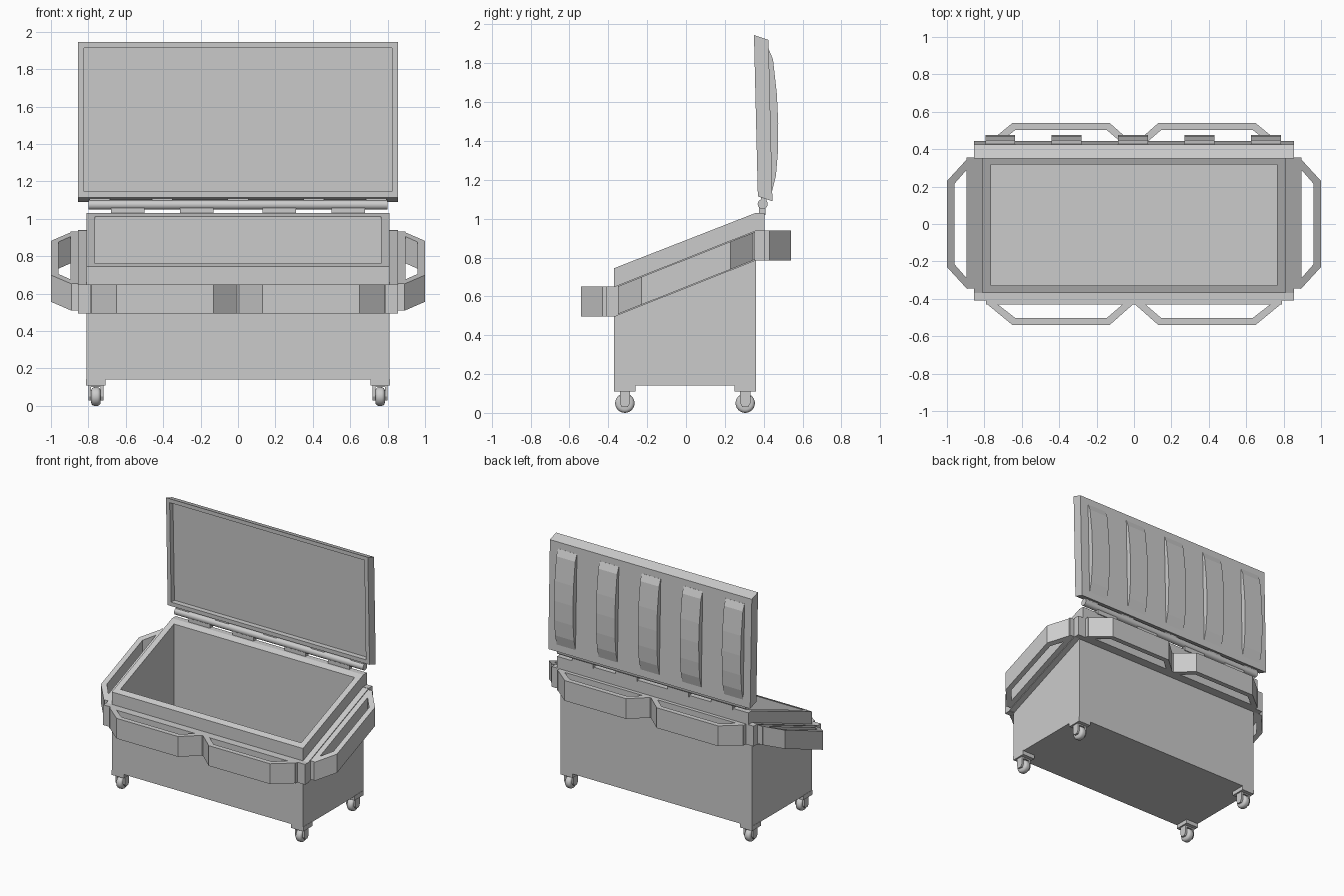
import bpy, bmesh
from mathutils import Matrix, Vector

old = bpy.data.objects.get("Cube")
if old:
    bpy.data.objects.remove(old)

grey = bpy.data.materials.new("light_grey")
grey.use_nodes = True
COLOUR = (0.6, 0.6, 0.6, 1)
grey.diffuse_color = COLOUR
grey.node_tree.nodes["Principled BSDF"].inputs["Base Color"].default_value = COLOUR

SLOPE = 0.397          # rise of the rim from front to back
BAND = 0.155           # height of the collar and handles


def finish(name, bm, smooth=False):
    bmesh.ops.recalc_face_normals(bm, faces=bm.faces)
    mesh = bpy.data.meshes.new(name)
    bm.to_mesh(mesh)
    bm.free()
    mesh.materials.append(grey)
    obj = bpy.data.objects.new(name, mesh)
    bpy.context.collection.objects.link(obj)
    if smooth:
        bpy.ops.object.select_all(action='DESELECT')
        bpy.context.view_layer.objects.active = obj
        obj.select_set(True)
        bpy.ops.object.shade_smooth_by_angle()
    return obj


def prism(points, axis, lo, hi):
    """Extrude a flat outline along x (points are y, z) or z (points are x, y)."""
    bm = bmesh.new()
    place = (lambda p: (lo, *p)) if axis == 'x' else (lambda p: (*p, lo))
    face = bm.faces.new([bm.verts.new(place(p)) for p in points])
    out = bmesh.ops.extrude_face_region(bm, geom=[face])
    step = Vector((hi - lo, 0, 0)) if axis == 'x' else Vector((0, 0, hi - lo))
    bmesh.ops.translate(bm, vec=step, verts=[v for v in out["geom"] if isinstance(v, bmesh.types.BMVert)])
    bmesh.ops.recalc_face_normals(bm, faces=bm.faces)
    return bm


def box(name, x, y, z):
    return finish(name, prism([(x[0], y[0]), (x[1], y[0]), (x[1], y[1]), (x[0], y[1])], 'z', *z))


def sink(bm, direction, border, move):
    """Inset the face looking most along a direction and push it in."""
    bm.normal_update()
    face = max(bm.faces, key=lambda f: f.normal.dot(Vector(direction)))
    bmesh.ops.inset_individual(bm, faces=[face], thickness=border)
    new = bmesh.ops.extrude_discrete_faces(bm, faces=[face])["faces"][0]
    for v in new.verts:
        move(v)


def shear(bm):
    for v in bm.verts:
        v.co.z += SLOPE * (v.co.y + 0.37)


def cylinder(name, radius, width, centre, bevel=0.0, segments=20):
    """Cylinder lying along x."""
    bm = bmesh.new()
    bmesh.ops.create_cone(bm, cap_ends=True, segments=segments, radius1=radius, radius2=radius, depth=width,
                          matrix=Matrix.Translation(centre) @ Matrix.Rotation(1.5707963, 4, 'Y'))
    if bevel:
        rims = [e for e in bm.edges if any(len(f.verts) > 4 for f in e.link_faces)]
        bmesh.ops.bevel(bm, geom=rims, offset=bevel, segments=4, profile=0.5, affect='EDGES')
    return finish(name, bm, True)


# Hollow bin with a sloping rim
body = prism([(-0.37, 0.14), (0.36, 0.14), (0.36, 1.03), (-0.37, 0.745)], 'x', -0.81, 0.81)


def drop(v):
    v.co.z = 0.18


sink(body, (0, 0, 1), 0.063, drop)
finish("bin_body", body)
box("rear_rim", (-0.81, 0.81), (0.36, 0.403), (0.93, 1.03))

# Collar: level at front and back, sloping along the sides
box("front_collar", (-0.855, 0.855), (-0.41, -0.36), (0.495, 0.65))
box("back_collar", (-0.855, 0.855), (0.355, 0.403), (0.785, 0.94))
for side, s in (("left", 1), ("right", -1)):
    for part, x0, x1, y0, y1, trim in (("collar", 0.80, 0.855, -0.37, 0.36, 0),
                                       ("handle_plate", 0.85, 0.895, -0.345, 0.355, 0.006)):
        bm = prism([(s * x0, y0), (s * x1, y0), (s * x1, y1), (s * x0, y1)], 'z',
                   0.495 + trim, 0.495 + BAND - trim)
        shear(bm)
        finish(f"{side}_{part}", bm)

    # Side handle following the slope
    half = [(0.89, 0.35), (1.0, 0.23), (0.96, 0.215), (0.89, 0.295)]
    outer, inner = half[:2], half[2:]
    ring = outer + [(x, -y) for x, y in outer[::-1]] + [(x, -y) for x, y in inner[::-1]] + inner
    bm = prism([(s * x, y) for x, y in ring], 'z', 0.501, 0.501 + BAND - 0.012)
    shear(bm)
    finish(f"{side}_handle", bm)

    # Paired front and back handles
    for end, e, z in (("front", -1, 0.495), ("back", 1, 0.785)):
        ring = [(0.0, 0.425), (0.13, 0.54), (0.65, 0.54), (0.79, 0.425),
                (0.735, 0.425), (0.635, 0.502), (0.145, 0.502), (0.055, 0.425)]
        finish(f"{end}_{side}_handle", prism([(s * x, e * y) for x, y in ring], 'z', z, z + BAND))

box("front_handle_plate", (-0.79, 0.79), (-0.43, -0.40), (0.495, 0.65))
box("back_handle_plate", (-0.79, 0.79), (0.40, 0.43), (0.785, 0.94))

# Open lid with a recessed inner panel
lid = prism([(0.35, 1.945), (0.425, 1.92), (0.445, 1.09), (0.37, 1.115)], 'x', -0.855, 0.855)


def push_back(v):
    v.co.y += 0.04


sink(lid, (0, -1, 0), 0.043, push_back)
finish("lid", lid)

# Curved ribs on the back of the lid
rib = [(0.41, 1.87), (0.427, 1.87), (0.448, 1.82), (0.468, 1.64), (0.475, 1.49),
       (0.473, 1.34), (0.463, 1.22), (0.443, 1.14), (0.42, 1.14)]
for i in range(5):
    x = -0.715 + 0.355 * i
    finish(f"lid_rib_{i + 1}", prism(rib, 'x', x - 0.08, x + 0.08))

# Hinge rod with alternating leaves
cylinder("hinge_rod", 0.026, 1.6, (0, 0.395, 1.075))
for x in (-0.59, -0.22, 0.22, 0.59):
    box("hinge_leaf", (x - 0.09, x + 0.09), (0.375, 0.41), (1.02, 1.07))
for x in (-0.74, -0.405, 0, 0.405, 0.74):
    box("lid_hinge_leaf", (x - 0.055, x + 0.055), (0.385, 0.415), (1.08, 1.13))

# Corner feet and casters
for x in (-0.76, 0.76):
    for y in (-0.315, 0.305):
        box("foot_plate", (x - 0.052, x + 0.052), (y - 0.055, y + 0.055), (0.11, 0.145))
        cylinder("caster_wheel", 0.05, 0.05, (x, y, 0.05), 0.018, 24)
        box("fork_bridge", (x - 0.04, x + 0.04), (y - 0.026, y + 0.026), (0.10, 0.115))
        arm = [(y - 0.026, 0.11), (y + 0.026, 0.11), (y + 0.026, 0.05), (y + 0.015, 0.03),
               (y - 0.015, 0.03), (y - 0.026, 0.05)]
        for s in (-1, 1):
            inner, outer = sorted((x + s * 0.026, x + s * 0.04))
            finish("caster_fork", prism(arm, 'x', inner, outer))
